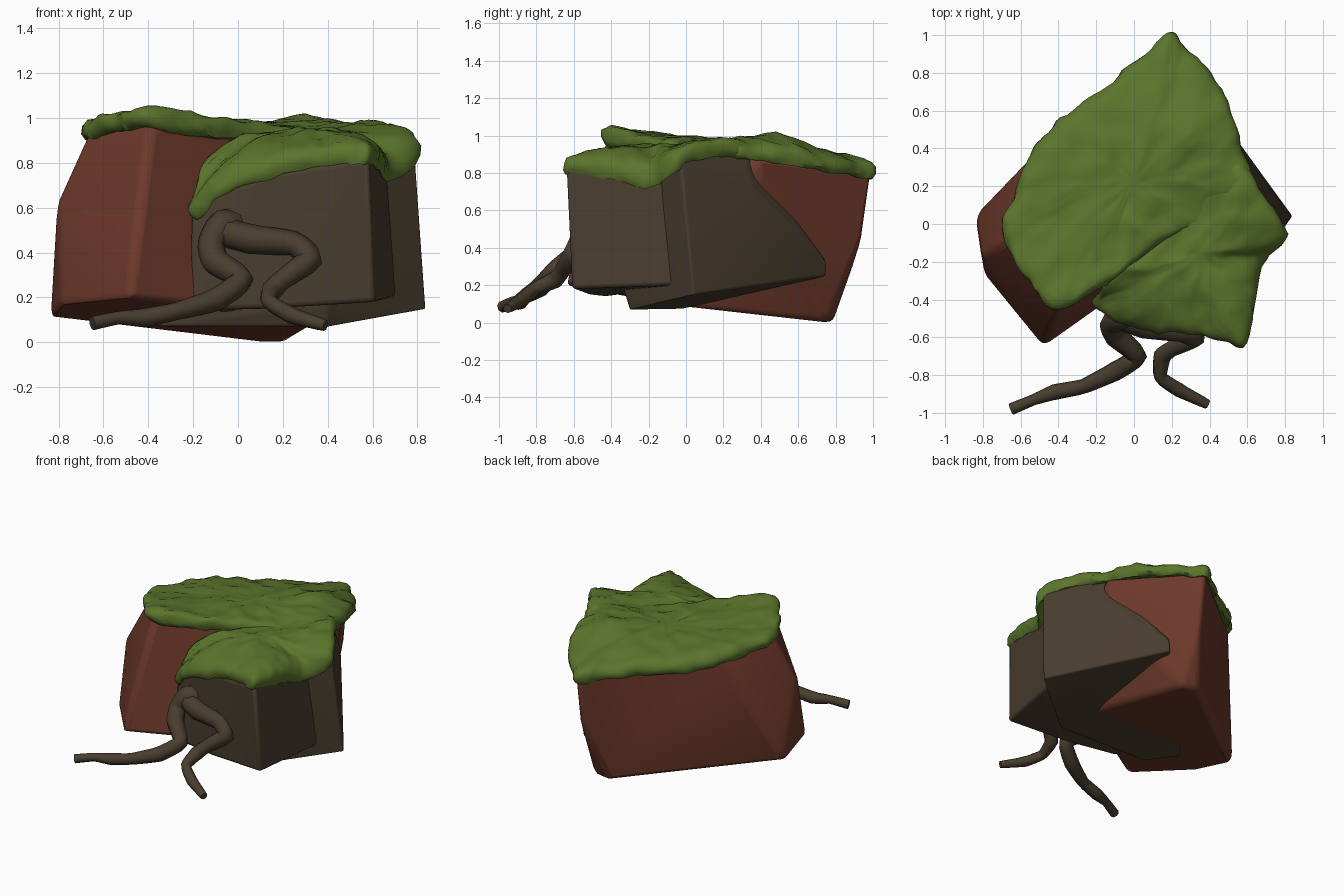
import bpy, bmesh, math
from mathutils import Vector, noise

cube = bpy.data.objects.get("Cube")
if cube:
    bpy.data.objects.remove(cube, do_unlink=True)


def material(name, rgb):
    mat = bpy.data.materials.new(name)
    mat.use_nodes = True
    mat.diffuse_color = (*rgb, 1)
    bsdf = mat.node_tree.nodes["Principled BSDF"]
    bsdf.inputs["Base Color"].default_value = (*rgb, 1)
    bsdf.inputs["Roughness"].default_value = 0.9
    return mat


RED = material("red_rock", (0.155, 0.041, 0.024))
BROWN = material("brown_rock", (0.066, 0.047, 0.028))
BARK = material("bark", (0.066, 0.047, 0.028))
MOSS = material("moss_green", (0.105, 0.175, 0.025))


def finish(obj, mat, angle):
    obj.data.materials.append(mat)
    bpy.ops.object.select_all(action="DESELECT")
    obj.select_set(True)
    bpy.context.view_layer.objects.active = obj
    bpy.ops.object.shade_smooth_by_angle(angle=math.radians(angle))


def new_object(name, bm):
    bmesh.ops.recalc_face_normals(bm, faces=bm.faces)
    mesh = bpy.data.meshes.new(name)
    bm.to_mesh(mesh)
    bm.free()
    obj = bpy.data.objects.new(name, mesh)
    bpy.context.collection.objects.link(obj)
    return obj


def rock(name, corners, mat, width):
    """Faceted boulder: hull around its corners with softened edges."""
    bm = bmesh.new()
    for c in corners:
        bm.verts.new(c)
    bmesh.ops.convex_hull(bm, input=bm.verts[:])
    bmesh.ops.delete(bm, geom=[v for v in bm.verts if not v.link_faces], context="VERTS")
    bmesh.ops.dissolve_limit(bm, angle_limit=math.radians(5),
                             verts=bm.verts[:], edges=bm.edges[:])
    obj = new_object(name, bm)
    bevel = obj.modifiers.new("soft_edges", "BEVEL")
    bevel.width = width
    bevel.segments = 3
    bevel.limit_method = "ANGLE"
    bevel.angle_limit = math.radians(15)
    finish(obj, mat, 35)


def closed_spline(points, steps):
    """Smooth closed loop through the points."""
    pts = [Vector(p) for p in points]
    n = len(pts)
    loop = []
    for i in range(n):
        a, b, c, d = (pts[(i + k) % n] for k in (-1, 0, 1, 2))
        for s in range(steps):
            t = s / steps
            loop.append(0.5 * (2 * b + (c - a) * t + (2 * a - 5 * b + 4 * c - d) * t * t
                               + (3 * b - a - 3 * c + d) * t ** 3))
    return loop


def moss(name, outline, centre, bump, thick):
    """Lumpy sheet with a thick rounded rim, draped from centre to outline."""
    centre, bump = Vector(centre), Vector(bump)
    loop = closed_spline(outline, 8)
    # rings: (radius share, drop below the top surface)
    rings = [(0.5, thick), (0.9, thick), (0.97, thick), (1.0, thick * 0.7),
             (1.0, thick * 0.35), (0.97, 0.01)]
    rings += [(k / 12, 0) for k in range(11, 0, -1)]
    bm = bmesh.new()

    def place(p, share, drop):
        q = centre.lerp(p, share)
        q.z = p.z + (centre.z - p.z) * (1 - share ** 2) - drop
        near = (q.xy - bump.xy).length_squared
        q.z += bump.z * math.exp(-near / 0.03)
        lumps = noise.noise_vector(q * 8) * 0.02 + noise.noise_vector(q * 18) * 0.009
        return bm.verts.new(q + lumps)

    grid = [[place(p, share, drop) for p in loop] for share, drop in rings]
    n = len(loop)
    for low, high in zip(grid, grid[1:]):
        for i in range(n):
            j = (i + 1) % n
            bm.faces.new((low[i], low[j], high[j], high[i]))
    for ring, drop in ((grid[0], thick), (grid[-1], 0)):
        tip = place(centre, 0, drop)
        for i in range(n):
            bm.faces.new((ring[i], ring[(i + 1) % n], tip))
    finish(new_object(name, bm), MOSS, 60)


def root(name, path, start, end):
    """Tapering knotty root with crooked elbows along a path."""
    curve = bpy.data.curves.new(name, "CURVE")
    curve.dimensions = "3D"
    curve.bevel_depth = 1
    curve.bevel_resolution = 2
    curve.resolution_u = 4
    curve.use_fill_caps = True
    spline = curve.splines.new("BEZIER")
    last = len(path) - 1
    spline.bezier_points.add(last)
    pts = [Vector(p) for p in path]
    for i, bp in enumerate(spline.bezier_points):
        reach = (pts[min(i + 1, last)] - pts[max(i - 1, 0)]) * 0.08
        bp.handle_left_type = bp.handle_right_type = "FREE"
        bp.co = pts[i]
        bp.handle_left = pts[i] - reach
        bp.handle_right = pts[i] + reach
        bp.radius = start + (end - start) * i / last + 0.008 * (i % 2)
    obj = bpy.data.objects.new(name, curve)
    bpy.context.collection.objects.link(obj)
    bpy.ops.object.select_all(action="DESELECT")
    obj.select_set(True)
    bpy.context.view_layer.objects.active = obj
    bpy.ops.object.convert(target="MESH")
    finish(bpy.context.object, BARK, 60)


# Rocks
rock("red_boulder", [
    (-0.84, 0.05, 0.11), (-0.79, -0.27, 0.17), (-0.48, -0.65, 0.2), (0.08, 0.79, 0),
    (0.22, 0.76, 0), (0.37, -0.05, 0.09), (-0.81, -0.16, 0.62), (0.2, 0.95, 0.45),
    (0.2, 1, 0.8), (0.58, 0.37, 0.88), (0.55, 0.38, 0.72), (-0.66, -0.08, 0.95),
    (-0.39, -0.44, 0.97), (-0.54, 0.36, 0.9), (0.1, -0.05, 0.9),
    (-0.46, -0.61, 0.4)], RED, 0.035)

rock("side_boulder", [
    (0.84, 0.04, 0.15), (0.79, -0.03, 0.86), (0.32, 0.755, 0.32), (0.31, 0.75, 0.25),
    (0.59, 0.36, 0.72), (0.55, 0.31, 0.93), (0.4, -0.33, 0.17), (0.4, -0.3, 0.85),
    (0.4, -0.3, 0.07), (-0.33, -0.28, 0.07), (-0.5, -0.1, 0.09), (0.36, -0.02, 0.075),
    (0, -0.25, 0.85), (0, 0.3, 0.85), (0, 0.3, 0.15)], BROWN, 0.012)

rock("front_boulder", [
    (0.61, -0.61, 0.18), (0.58, -0.64, 0.82), (0.705, -0.05, 0.2), (0.66, -0.14, 0.82),
    (-0.22, -0.44, 0.14), (-0.21, -0.41, 0.6), (0.15, -0.53, 0.15), (0.18, -0.54, 0.76),
    (0, -0.3, 0.84), (0, 0, 0.2), (0.1, 0, 0.86)], BROWN, 0.02)

# Moss sheets
moss("upper_moss", [
    (0.2, 1.01, 0.86), (0.27, 0.95, 0.87), (0.37, 0.84, 0.88), (0.51, 0.63, 0.91),
    (0.56, 0.42, 0.94), (0.61, 0.24, 0.97), (0.48, 0.06, 0.93), (0.2, -0.07, 0.96),
    (0, -0.2, 1), (-0.2, -0.35, 1.03), (-0.4, -0.45, 1.06), (-0.56, -0.3, 1.04),
    (-0.69, -0.07, 1), (-0.64, 0.13, 0.98), (-0.54, 0.38, 0.95), (-0.38, 0.56, 0.92),
    (-0.15, 0.72, 0.9), (0.1, 0.94, 0.87)],
    (0, 0.22, 0.98), (0.34, 0.48, 0.06), 0.095)

moss("lower_moss", [
    (0.59, -0.65, 0.88), (0.45, -0.61, 0.88), (0.25, -0.58, 0.85), (0.05, -0.56, 0.75),
    (-0.12, -0.5, 0.68), (-0.22, -0.43, 0.62), (-0.12, -0.28, 0.84), (0.1, -0.12, 0.92),
    (0.35, 0.2, 0.95), (0.54, 0.34, 0.98), (0.67, 0.17, 0.99), (0.81, -0.05, 0.91),
    (0.69, -0.2, 0.81), (0.64, -0.38, 0.87)],
    (0.35, -0.16, 0.95), (0.02, -0.42, 0.06), 0.1)

# Roots
root("long_root", [
    (0.02, -0.42, 0.51), (-0.07, -0.49, 0.52), (-0.12, -0.53, 0.44), (-0.1, -0.59, 0.36),
    (0.02, -0.7, 0.28), (-0.1, -0.78, 0.19), (-0.27, -0.86, 0.14), (-0.42, -0.89, 0.11),
    (-0.53, -0.93, 0.11), (-0.65, -0.98, 0.085)], 0.07, 0.024)
root("short_root", [
    (-0.09, -0.49, 0.5), (0.06, -0.54, 0.46), (0.25, -0.57, 0.44), (0.32, -0.6, 0.37),
    (0.2, -0.66, 0.28), (0.15, -0.7, 0.23), (0.14, -0.81, 0.18), (0.24, -0.88, 0.12),
    (0.39, -0.955, 0.075)], 0.064, 0.025)
